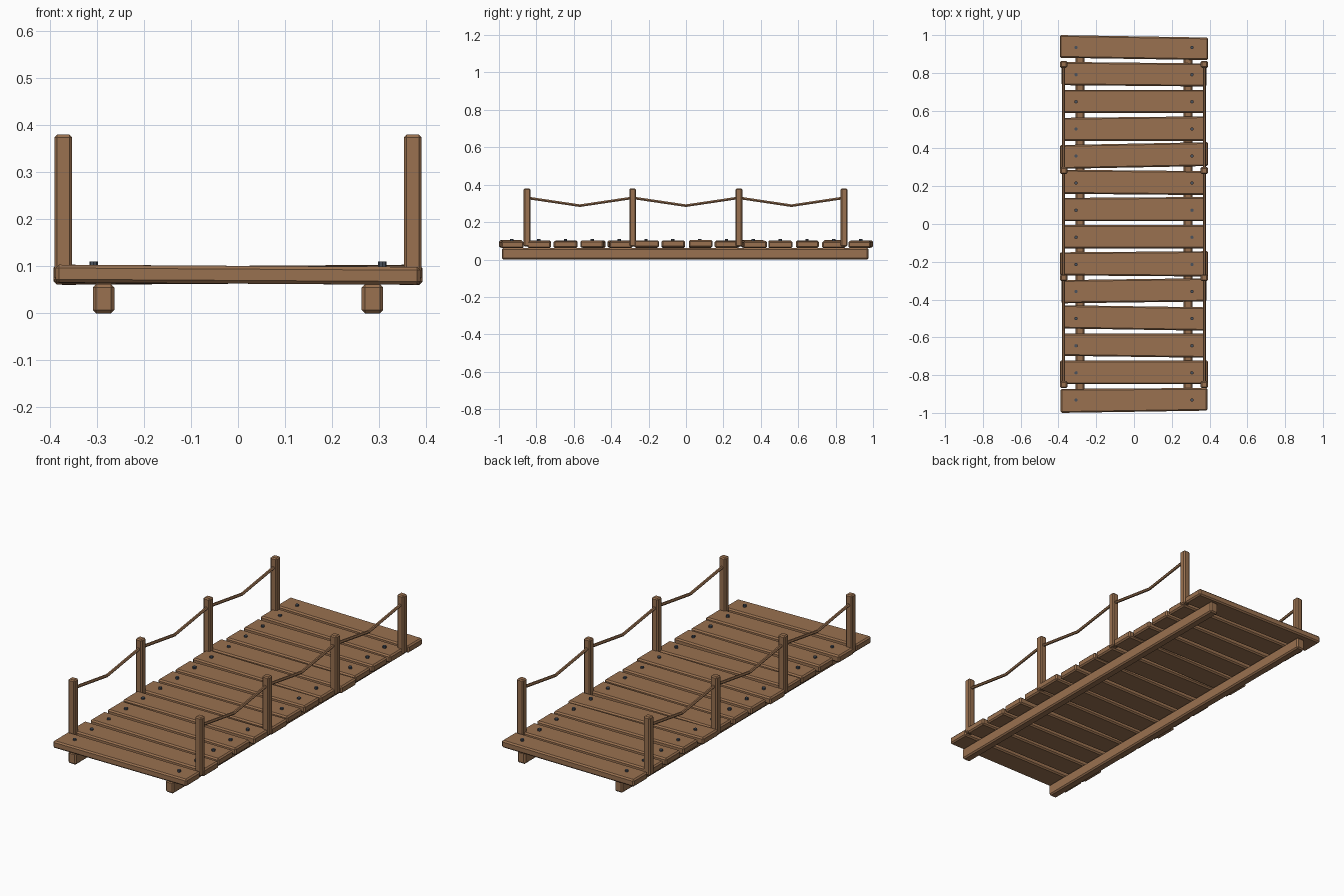
import bpy, bmesh, random
from mathutils import Vector

if "Cube" in bpy.data.objects:
    bpy.data.objects.remove(bpy.data.objects["Cube"])

random.seed(4)

def material(name, rgb):
    m = bpy.data.materials.new(name)
    m.diffuse_color = (*rgb, 1)
    m.use_nodes = True
    m.node_tree.nodes["Principled BSDF"].inputs["Base Color"].default_value = m.diffuse_color
    return m

WOOD = material("brown wood", (0.32, 0.165, 0.08))
IRON = material("dark iron", (0.07, 0.085, 0.11))

def add_object(name, bm, mat):
    bmesh.ops.recalc_face_normals(bm, faces=bm.faces)
    me = bpy.data.meshes.new(name)
    bm.to_mesh(me)
    bm.free()
    me.materials.append(mat)
    ob = bpy.data.objects.new(name, me)
    bpy.context.collection.objects.link(ob)
    return ob

def beam(name, lo, hi, bevel, adjust=None):
    """Chamfered box between two corners; adjust may move each corner."""
    bm = bmesh.new()
    bmesh.ops.create_cube(bm, size=1)
    for v in bm.verts:
        p = Vector([hi[i] if v.co[i] > 0 else lo[i] for i in range(3)])
        v.co = adjust(p, v.co.copy()) if adjust else p
    bmesh.ops.bevel(bm, geom=bm.edges[:], offset=bevel, segments=1,
                    affect='EDGES')
    return add_object(name, bm, WOOD)

# Two stringers under the deck
for side, label in ((-1, "left"), (1, "right")):
    x = side * 0.286
    beam(f"{label}_stringer", (x - 0.023, -0.985, 0), (x + 0.023, 0.975, 0.062), 0.007)

# Planks: top and bottom y at the left end, then at the right end, half width
planks = [
    (1.000, 0.880, 0.987, 0.868, 0.393), (0.858, 0.735, 0.850, 0.728, 0.384),
    (0.710, 0.588, 0.710, 0.588, 0.381), (0.562, 0.440, 0.570, 0.440, 0.380),
    (0.418, 0.292, 0.433, 0.307, 0.393), (0.287, 0.160, 0.280, 0.153, 0.380),
    (0.138, 0.015, 0.143, 0.015, 0.381), (-0.006, -0.130, -0.006, -0.130, 0.381),
    (-0.150, -0.272, -0.144, -0.278, 0.393), (-0.297, -0.420, -0.287, -0.410, 0.384),
    (-0.430, -0.553, -0.441, -0.565, 0.381), (-0.580, -0.698, -0.580, -0.708, 0.380),
    (-0.723, -0.848, -0.723, -0.848, 0.393), (-0.873, -1.000, -0.868, -0.988, 0.388),
]
for i, (lt, lb, rt, rb, w) in enumerate(planks, 1):
    tilt = random.uniform(-0.003, 0.003)

    def skew(p, c):
        if c.x < 0:
            p.y = lt if c.y > 0 else lb
        else:
            p.y = rt if c.y > 0 else rb
        p.z += tilt * (1 if c.x > 0 else -1)
        return p

    beam(f"plank_{i:02d}", (-w, 0, 0.063), (w, 1, 0.101), 0.007, skew)

# Nail heads, two per plank
bm = bmesh.new()
for i in range(14):
    for x in (-0.307, 0.307):
        made = bmesh.ops.create_cone(bm, cap_ends=True, segments=8, radius1=0.009,
                                     radius2=0.009, depth=0.02)
        bmesh.ops.translate(bm, verts=made["verts"],
                            vec=(x, 0.934 - i * 0.1435, 0.1))
add_object("nail_heads", bm, IRON)

# Posts and sagging ropes on both sides
post_y = [-0.85, -0.285, 0.283, 0.845]
for side, label in ((-1, "left"), (1, "right")):
    x = side * 0.372
    for n, y in enumerate(post_y, 1):
        beam(f"{label}_post_{n}", (x - 0.019, y - 0.018, 0.07),
             (x + 0.019, y + 0.018, 0.38), 0.006)
    path = []
    for a, b in zip(post_y, post_y[1:]):
        path += [(x, a, 0.33), (x, (a + b) / 2, 0.288)]
    path.append((x, post_y[-1], 0.33))
    cu = bpy.data.curves.new(f"{label}_rope", 'CURVE')
    cu.dimensions = '3D'
    cu.bevel_depth = 0.008
    cu.bevel_resolution = 1
    cu.use_fill_caps = True
    sp = cu.splines.new('POLY')
    sp.points.add(len(path) - 1)
    for pt, co in zip(sp.points, path):
        pt.co = (*co, 1)
    sp.use_smooth = False
    cu.materials.append(WOOD)
    bpy.context.collection.objects.link(bpy.data.objects.new(f"{label}_rope", cu))
